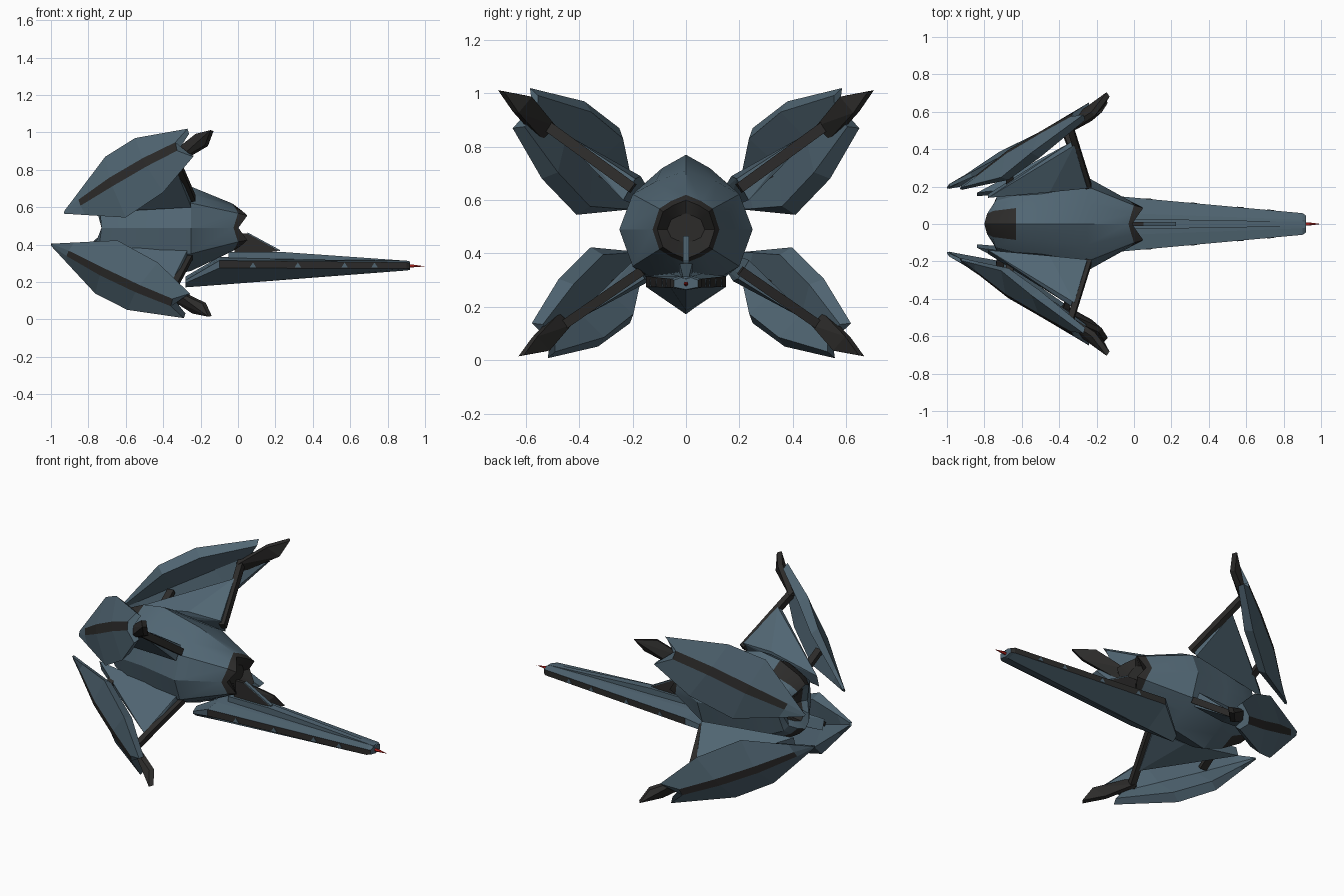
import bpy, bmesh, math
from mathutils import Vector as V

if "Cube" in bpy.data.objects:
    bpy.data.objects.remove(bpy.data.objects["Cube"])


def material(name, rgb):
    m = bpy.data.materials.new(name)
    m.diffuse_color = (*rgb, 1)
    m.use_nodes = True
    m.node_tree.nodes["Principled BSDF"].inputs["Base Color"].default_value = m.diffuse_color
    return m


BLUE = material("slate_blue", (0.082, 0.133, 0.172))
DARK = material("charcoal", (0.025, 0.024, 0.023))
RED = material("red", (0.6, 0.02, 0.015))


def finish(name, bm, mats, smooth=None):
    bmesh.ops.recalc_face_normals(bm, faces=bm.faces)
    me = bpy.data.meshes.new(name)
    bm.to_mesh(me)
    bm.free()
    for m in mats:
        me.materials.append(m)
    ob = bpy.data.objects.new(name, me)
    bpy.context.collection.objects.link(ob)
    if smooth:
        bpy.ops.object.select_all(action='DESELECT')
        ob.select_set(True)
        bpy.context.view_layer.objects.active = ob
        bpy.ops.object.shade_smooth_by_angle(angle=math.radians(smooth))
    return ob


def loft(name, rings, mats, rule=lambda s, k: 0, smooth=None):
    """Skin a list of rings; rule(station, side) picks the material."""
    bm = bmesh.new()
    vs = [[bm.verts.new(p) for p in r] for r in rings]
    n = len(rings[0])
    for s in range(len(vs) - 1):
        for k in range(n):
            j = (k + 1) % n
            f = bm.faces.new((vs[s][k], vs[s][j], vs[s + 1][j], vs[s + 1][k]))
            f.material_index = rule(s, k)
    bm.faces.new(vs[0]).material_index = rule(0, -1)
    bm.faces.new(vs[-1]).material_index = rule(len(vs) - 2, -1)
    return finish(name, bm, mats, smooth)


def solid(name, pts, mat):
    """Convex solid around a few points."""
    bm = bmesh.new()
    vs = [bm.verts.new(p) for p in pts]
    bmesh.ops.convex_hull(bm, input=vs)
    bmesh.ops.delete(bm, geom=[v for v in bm.verts if not v.link_faces], context='VERTS')
    return finish(name, bm, [mat])


def bar(name, a, b, w, h, mat, place):
    """Square strut between two points."""
    a, b = V(a), V(b)
    d = (b - a).normalized()
    s = d.cross(V((1, 0, 0))).normalized() * w
    u = d.cross(s).normalized() * h
    return solid(name, [place(p + i * s + j * u) for p in (a, b) for i in (-1, 1) for j in (-1, 1)], mat)


# ---- hull: faceted barrel, hollow at the back, zigzag rim around the dark nose
def hull_ring(x, w, t, b, notch, zigzag=0):
    m, half = 0.49, [(0, 1), (.45, .82), (.8, .6), (1, 0)]
    right = [(a * w, m + c * (t - m)) for a, c in half]
    right += [(a * w, m - c * (m - b)) for a, c in half[-2::-1]]
    ring = right + [(-y, z) for y, z in right[-2:0:-1]]
    dip = lambda k: zigzag * (1, .45, 0, .8)[min(k % 6, 6 - k % 6)]
    return [(x + notch * (y / w) ** 2 - dip(k), y, z) for k, (y, z) in enumerate(ring)]


stations = [(-.70, .05, .56, .43, 0), (-.77, .09, .62, .42, .06), (-.80, .12, .65, .38, .07),
            (-.76, .155, .69, .34, .03), (-.63, .19, .75, .26, 0), (-.50, .20, .77, .21, 0),
            (-.25, .25, .71, .26, 0), (0, .125, .62, .365, 0, .03),
            (.05, .108, .60, .38, 0, .06), (-.01, .07, .55, .44, 0)]


def hull_rule(s, k):
    if s == 0 or s >= 7:
        return 1
    return 1 if s in (2, 3) and k in (0, 11, 5, 6) else 0


loft("hull", [hull_ring(*s) for s in stations], [BLUE, DARK], hull_rule, 25)


# ---- long gun slung under the nose
def gun_ring(x, w, lo, hi, top, bottom):
    return [(x, 0, top), (x, w * .4, hi + .01), (x, w, hi), (x, w, lo),
            (x, 0, bottom), (x, -w, lo), (x, -w, hi), (x, -w * .4, hi + .01)]


loft("gun_body", [gun_ring(-.28, .03, .195, .21, .23, .172), gun_ring(-.10, .150, .275, .315, .335, .185),
                  gun_ring(.90, .058, .272, .305, .312, .262), gun_ring(.92, .045, .274, .300, .304, .265)],
     [BLUE, DARK], lambda s, k: 1 if k in (2, 5) and s > 0 else 0)
solid("gun_spine", [(x, y, z) for x, w, t in ((-.05, .026, .36), (.22, .024, .362), (.915, .012, .313))
                    for y in (-w, w) for z in (.29, t)], BLUE)
solid("nose_keel", [(x, y, z) for y in (-.010, .010)
                    for x, z in ((-.02, .46), (.05, .46), (.22, .366), (-.02, .34))], DARK)
solid("nose_keel_cap", [(x, y, z + dz) for y in (-.011, .011) for dz in (-.002, .005)
                        for x, z in ((.05, .461), (.225, .366))], BLUE)
for sy in (-1, 1):
    # small teeth on the dark side rails
    for x in (.08, .32, .57, .73):
        w = .150 - .092 * (x + .1)
        solid("gun_tooth", [(x + dx, sy * (w + dy - .092 * dx), z) for dx, z in
                            ((-.018, .277), (.018, .277), (0, .305)) for dy in (-.01, .0025)], BLUE)
solid("barrel", [(x, r * math.cos(i * math.pi / 3), .286 + r * math.sin(i * math.pi / 3))
                 for i in range(6) for x, r in ((.90, .009), (.94, .008))] + [(1.0, 0, .284)], RED)

# ---- wings: petal lines given for the upper +y wing
N = V((.577, -.8, -.18))
upper = [V(p) for p in ((-.925, .195, .585), (-.71, .25, .87), (-.55, .38, .97), (-.27, .585, 1.02))]
lower = [V(p) for p in ((-.92, .21, .565), (-.60, .41, .545), (-.40, .54, .68), (-.24, .65, .87))]
ridge = [V(p) for p in ((-.93, .19, .57), (-.68, .385, .735), (-.50, .49, .84), (-.33, .585, .925))]
for line in (upper, lower, ridge):
    line.insert(1, line[0].lerp(line[1], .33))


def wing_rings(place):
    rings = []
    for i, (u, l, r) in enumerate(zip(upper, lower, ridge)):
        c = (u - l).normalized() * (.006, .019, .027, .027, .025)[i]
        d = N * (.012, .022, .045, .05, .03)[i]
        mid = r + N * (.008, .02, .045, .05, .035)[i]
        ring = [u, r + c, r - c, l, l.lerp(mid, .22) + d, mid, u.lerp(mid, .22) + d]
        rings.append([place(p) for p in ring])
    return rings


for side in (1, -1):
    for level in ("upper", "lower"):
        def place(p, side=side, level=level):
            x, y, z = p
            if level == "upper":
                return V((x, side * y, z))
            return V((-.15 + (x + .14) * 1.076, side * y * .92 + .02, .9 - .875 * z))
        tag = level + ("_left" if side < 0 else "_right")
        loft(tag + "_wing", wing_rings(place), [BLUE, DARK], lambda s, k: 1 if k == 1 and s > 0 else 0)
        # dark blade at the wing tip
        blade = [(-.36, .50, .88), (-.22, .59, .99), (-.14, .695, 1.01), (-.17, .64, .93), (-.34, .55, .83)]
        solid(tag + "_tip_blade", [place(V(p) + N * t) for p in blade for t in (-.012, .016)], DARK)
        # fin growing out of the hull, with its dark leading edge
        solid(tag + "_fin", [place(V(p)) for p in (
            (-.25, .19, .68), (-.25, .235, .60), (-.32, .42, .83), (-.335, .44, .81), (-.78, .14, .64),
            (-.78, .16, .57), (-.45, .17, .69))], BLUE)
        bar(tag + "_leading_edge", (-.242, .20, .645), (-.345, .53, .885), .02, .016, DARK, place)
        # small mount between hull and wing
        bar(tag + "_mount", (-.66, .17, .61), (-.67, .32, .70), .014, .02, DARK, place)
